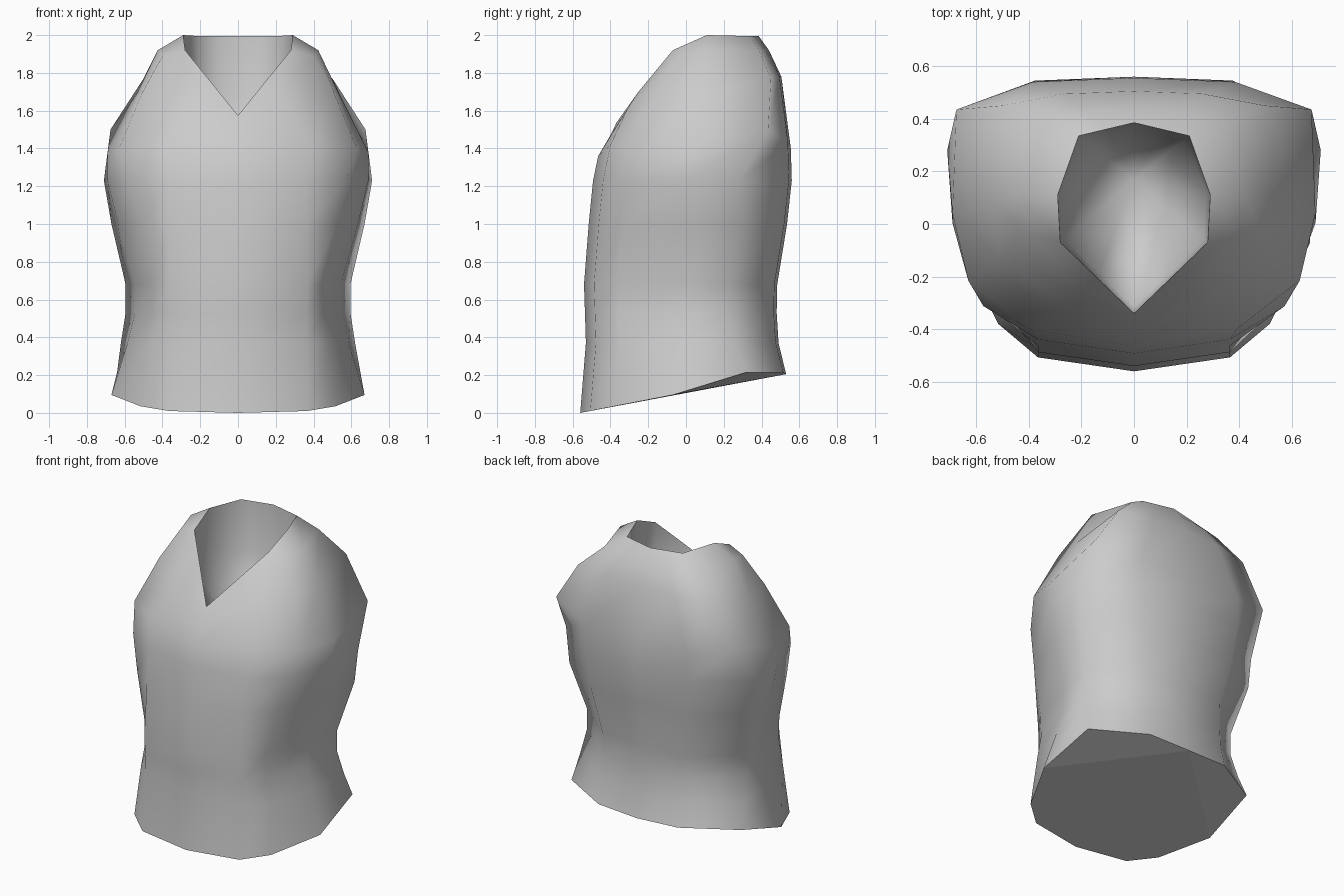
import bpy, bmesh
from mathutils import Vector

if "Cube" in bpy.data.objects:
    bpy.data.objects.remove(bpy.data.objects["Cube"])

# Body levels: height, side half-width, back-corner half-width and y, front y, back y
LEVELS = [
    (0, .67, .64, .32, -.56, .53),       # hem
    (.37, .585, .62, .26, -.53, .49),    # hips
    (.53, .545, .595, .22, -.535, .48),  # waist
    (.68, .545, .595, .22, -.54, .483),
    (1.0, .635, .67, .3, -.515, .535),   # ribs
    (1.23, .69, .71, .28, -.492, .56),   # chest
]
HEM_RISE = (0, .01, .035, .095, .215, .215, .205)

# Upper half-rings, front centre -> right side -> back centre
ARMPIT = [(0, -.465, 1.36), (.39, -.4, 1.42), (.63, -.215, 1.4), (.69, .04, 1.38),
          (.675, .435, 1.5), (.385, .54, 1.43), (0, .555, 1.4)]
SHOULDER = [(0, -.4, 1.47), (.27, -.31, 1.61), (.51, -.12, 1.69), (.54, .08, 1.68),
            (.5, .45, 1.77), (.26, .495, 1.78), (0, .505, 1.78)]
COLLAR = [(0, -.34, 1.575), (.28, -.07, 1.92), (.29, .11, 2.0),
          (.21, .335, 1.995), (0, .385, 1.995)]


def body_half(z, side, corner, corner_y, front, back):
    """Half cross-section of the body: rounded front, squarer back."""
    ratio = .77 if z == 0 else .83
    flat = [(0, front), (.365, front + .053), (ratio * side, front + .18),
            (side, -.07 + .06 * z), (corner, corner_y),
            (.3 if z < .8 else .53 * corner, back - .015), (0, back)]
    rise = HEM_RISE if z == 0 else [0] * 7
    return [Vector((x, y, z + r)) for (x, y), r in zip(flat, rise)]


def full_ring(half):
    """Mirror a half ring across x to close it."""
    return half + [Vector((-p.x, p.y, p.z)) for p in half[-2:0:-1]]


def bridge(bm, a, b):
    n = len(a)
    for i in range(n):
        j = (i + 1) % n
        bm.faces.new((a[i], a[j], b[j], b[i])).smooth = True


def sharpen(bm, loop):
    for i, v in enumerate(loop):
        bm.edges.get((v, loop[(i + 1) % len(loop)])).smooth = False


# Straight collar edges get a midpoint at front and back
v_tip, front, side, rear, nape = [Vector(p) for p in COLLAR]
collar = [v_tip, (v_tip + front) / 2, front, side, rear, (rear + nape) / 2, nape]
armpit = [Vector(p) for p in ARMPIT]
shoulder = [Vector(p) for p in SHOULDER]
# Rounded shoulder top: between shoulder and collar, lifted a little
top = [s.lerp(c, .55) + Vector((0, 0, .1 * (c.z - s.z)))
       for s, c in zip(shoulder, collar)]
top[2] = Vector((.4, -.04, 1.89))
top[3] = Vector((.425, .1, 1.92))

halves = [body_half(*lv) for lv in LEVELS] + [armpit, shoulder, top, collar]
bm = bmesh.new()
loops = [[bm.verts.new(p) for p in full_ring(h)] for h in halves]
for a, b in zip(loops, loops[1:]):
    bridge(bm, a, b)

# Hollow inside the collar, deepest towards the back
last = loops[-1]
for scale, drop in ((.95, .5), (.55, .9)):
    inner = [bm.verts.new((p.x * scale, .17 + (p.y - .17) * scale,
                           p.z + (1.32 - p.z) * drop)) for p in full_ring(collar)]
    bridge(bm, last, inner)
    last = inner
centre = bm.verts.new((0, .17, 1.3))
for i, v in enumerate(last):
    bm.faces.new((v, last[(i + 1) % len(last)], centre)).smooth = True

# Underside: one sloping panel with the back corners folded up
hem = loops[0]
panel = hem[0:4] + [hem[6]] + hem[9:12]
for verts in (panel, hem[3:7], hem[6:10]):
    bm.faces.new(verts[::-1]).smooth = False
sharpen(bm, hem)
sharpen(bm, loops[-1])
bmesh.ops.recalc_face_normals(bm, faces=bm.faces)

mesh = bpy.data.meshes.new("torso")
bm.to_mesh(mesh)
bm.free()
grey = bpy.data.materials.new("light_grey")
grey.diffuse_color = (.6, .6, .6, 1)
grey.use_nodes = True
grey.node_tree.nodes["Principled BSDF"].inputs["Base Color"].default_value = grey.diffuse_color
mesh.materials.append(grey)
bpy.context.collection.objects.link(bpy.data.objects.new("torso", mesh))
